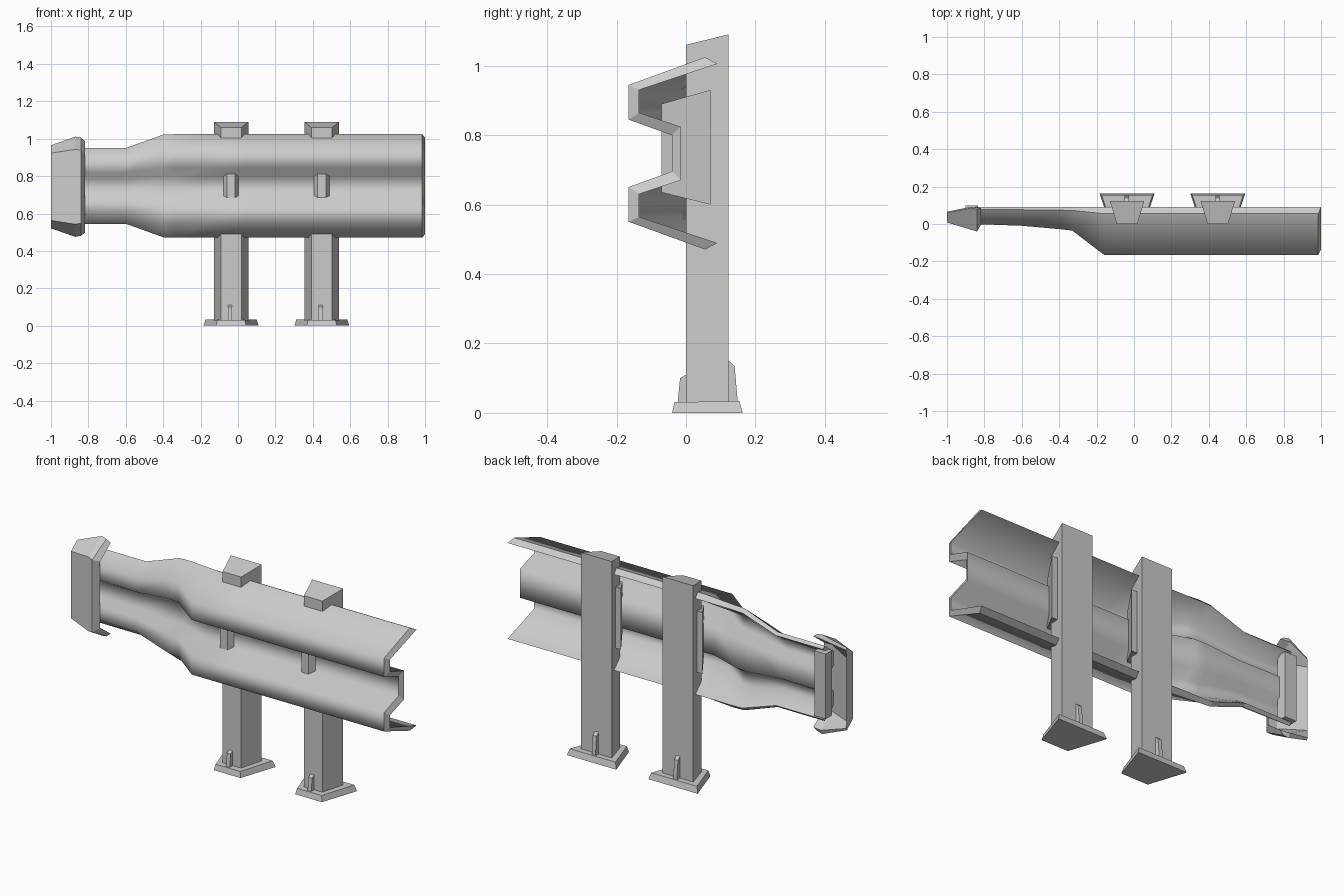
import bpy, bmesh

if "Cube" in bpy.data.objects:
    bpy.data.objects.remove(bpy.data.objects["Cube"])

MID = 0.7475  # mid height of the rail


def finish(name, bm):
    bmesh.ops.recalc_face_normals(bm, faces=bm.faces[:])
    me = bpy.data.meshes.new(name)
    bm.to_mesh(me)
    bm.free()
    ob = bpy.data.objects.new(name, me)
    bpy.context.collection.objects.link(ob)
    return ob


def solid(name, ring_a, ring_b):
    """Solid between two matching polygons."""
    bm = bmesh.new()
    a = [bm.verts.new(p) for p in ring_a]
    b = [bm.verts.new(p) for p in ring_b]
    n = len(a)
    bm.faces.new(a)
    bm.faces.new(b[::-1])
    for i in range(n):
        j = (i + 1) % n
        bm.faces.new((a[i], b[i], b[j], a[j]))
    return finish(name, bm)


def shell(name, stations, smooth):
    """Thick open sheet lofted through (outer points, inner points) stations."""
    bm = bmesh.new()
    rows = [([bm.verts.new(p) for p in o], [bm.verts.new(p) for p in i]) for o, i in stations]
    n = len(rows[0][0])
    sides, rims = [], []
    for r, s in zip(rows, rows[1:]):
        for k in (0, 1):
            for i in range(n - 1):
                sides.append(bm.faces.new((r[k][i], s[k][i], s[k][i + 1], r[k][i + 1])))
        for i in (0, n - 1):
            rims.append(bm.faces.new((r[0][i], s[0][i], s[1][i], r[1][i])))
    for o, inn in (rows[0], rows[-1]):
        for i in range(n - 1):
            rims.append(bm.faces.new((o[i], o[i + 1], inn[i + 1], inn[i])))
    for f in sides:
        f.smooth = smooth
    for f in rims:
        for e in f.edges:
            e.smooth = False
    return finish(name, bm)


def mirror_z(half):
    """Complete an upper half profile (y, height above middle)."""
    return half + [(y, -z) for y, z in reversed(half)]


# Corrugated rail: full section that flattens and narrows to the left
outer = mirror_z([(.055, .277), (-.165, .197), (-.165, .097), (-.04, .052)])
inner = mirror_z([(.09, .258), (-.135, .183), (-.135, .117), (-.015, .077)])


def rail_station(x, depth, height, x_in=None):
    x_in = x if x_in is None else x_in
    o, i = [], []
    for (yo, zo), (yi, zi) in zip(outer, inner):
        y = .09 - depth * (.09 - yo)
        o.append((x, y, MID + zo * height))
        i.append((x_in, min(.092, y + (yi - yo) * depth ** .5), MID + zi * height))
    return o, i


shell("rail", [
    rail_station(.985, 1, 1, 1.0),
    rail_station(.05, 1, 1),
    rail_station(-.16, 1, 1),
    rail_station(-.33, .49, 1),
    rail_station(-.40, .46, .99),
    rail_station(-.60, .39, .73),
    rail_station(-.88, .35, .73),
], True)


# End bumper: shallow hollow cap wrapped over the left end of the rail
def cap_station(x, out, x_in, inn):
    return ([(x, y, .743 + z) for y, z in mirror_z(out)],
            [(x_in, y, .743 + z) for y, z in mirror_z(inn)])


shell("end_bumper", [
    cap_station(-1.0, [(.06, .222), (.008, .18)], -1.0, [(.066, .21), (.064, .17)]),
    cap_station(-.87, [(.085, .268), (-.031, .20)], -.87, [(.092, .245), (-.002, .18)]),
    cap_station(-.84, [(.08, .262), (-.04, .195)], -.818, [(.086, .245), (-.004, .178)]),
], False)


def slab_y(name, y0, x0, z0, y1, x1, z1, cx):
    """Tapered block running front to back; x is half width, z is (low, high)."""
    def ring(y, w, z):
        return [(cx - w, y, z[0]), (cx + w, y, z[0]), (cx + w, y, z[1]), (cx - w, y, z[1])]
    return solid(name, ring(y0, x0, z0), ring(y1, x1, z1))


# Strip across the back of the rail end
slab_y("end_strip", .045, .034, (.57, .92), .1, .034, (.57, .92), -.868)


def trapezoid(cx, wf, yf, wb, yb, zf, zb):
    return [(cx - wf, yf, zf), (cx + wf, yf, zf), (cx + wb, yb, zb), (cx - wb, yb, zb)]


def rib(name, cx, profile):
    return solid(name, [(cx - .011, y, z) for y, z in profile],
                 [(cx + .011, y, z) for y, z in profile])


# Two posts with spacer blocks, foot plates and ribs
for tag, cx in (("left", -.037), ("right", .448)):
    solid(tag + "_post",
          trapezoid(cx, .055, 0, .092, .123, .01, .01),
          trapezoid(cx, .055, 0, .092, .123, 1.06, 1.09))
    slab_y(tag + "_spacer_block", -.07, .022, (.635, .89), .07, .11, (.60, .93), cx)
    solid(tag + "_foot_plate",
          trapezoid(cx, .08, -.04, .147, .163, 0, 0),
          trapezoid(cx, .073, -.033, .136, .154, .031, .034))
    rib(tag + "_front_rib", cx - .006, [(.01, .02), (-.025, .02), (-.017, .10), (0, .11), (.01, .11)])
    rib(tag + "_back_rib", cx - .002, [(.11, .02), (.15, .02), (.14, .135), (.123, .15), (.11, .15)])
